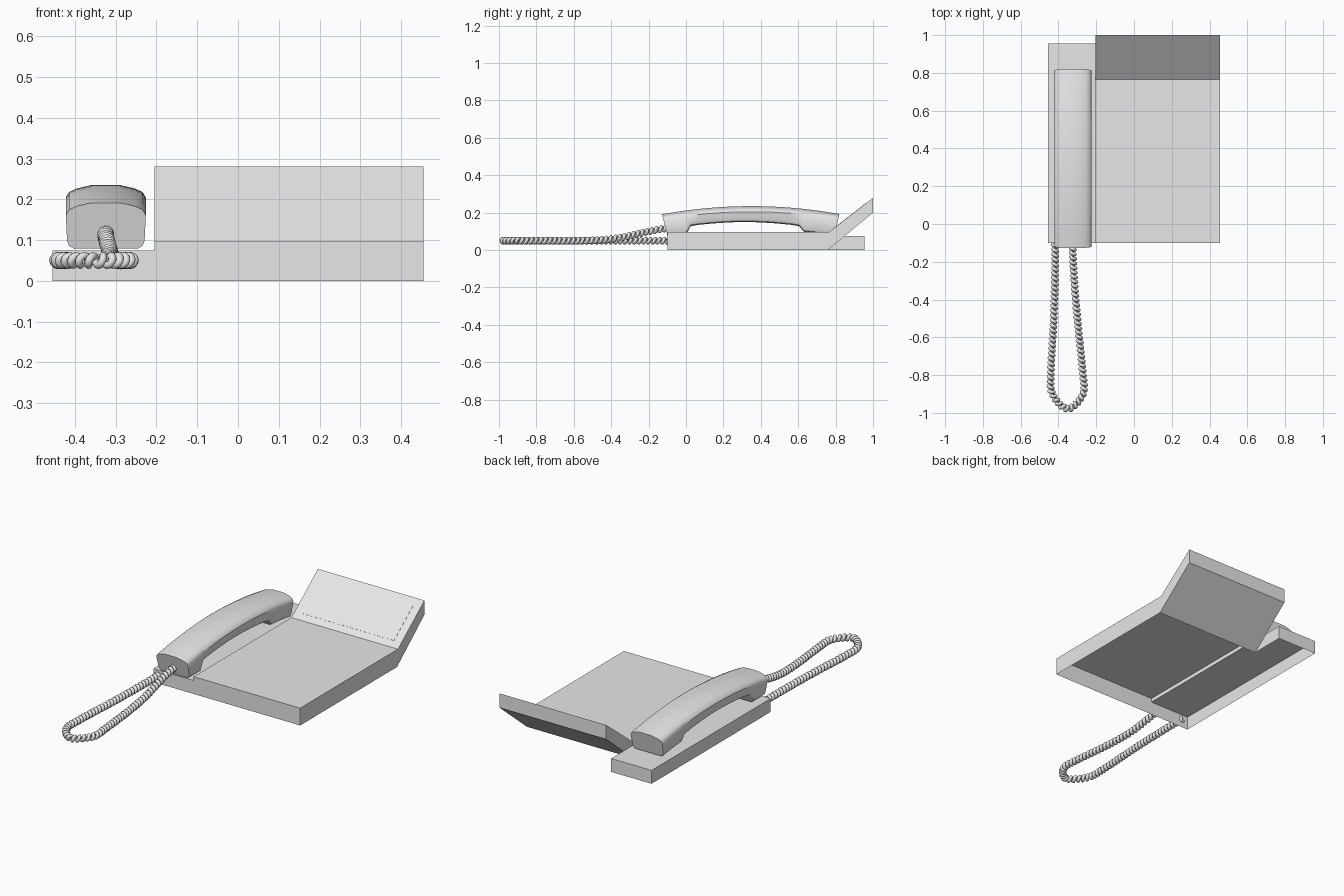
import bpy, bmesh, math
from mathutils import Vector

cube = bpy.data.objects.get("Cube")
if cube:
    bpy.data.objects.remove(cube, do_unlink=True)

# Single plastic colour
grey = bpy.data.materials.new("light_grey_plastic")
grey.use_nodes = True
colour = (0.8, 0.8, 0.8, 1)
grey.diffuse_color = colour
grey.node_tree.nodes["Principled BSDF"].inputs["Base Color"].default_value = colour


def make(name, polys, smooth=False):
    """Mesh object from a list of polygons, welded along shared edges."""
    bm = bmesh.new()
    for poly in polys:
        bm.faces.new([bm.verts.new(p) for p in poly])
    bmesh.ops.remove_doubles(bm, verts=bm.verts, dist=0.0005)
    bmesh.ops.recalc_face_normals(bm, faces=bm.faces)
    me = bpy.data.meshes.new(name)
    bm.to_mesh(me)
    bm.free()
    me.materials.append(grey)
    ob = bpy.data.objects.new(name, me)
    bpy.context.collection.objects.link(ob)
    if smooth:
        bpy.ops.object.select_all(action='DESELECT')
        ob.select_set(True)
        bpy.context.view_layer.objects.active = ob
        bpy.ops.object.shade_smooth_by_angle(angle=math.radians(35))
    return ob


def side(x, profile):
    return [(x, y, z) for y, z in profile]


def strips(x0, x1, profile):
    """Quads swept in x along an open (y, z) profile."""
    return [[(x0, *a), (x1, *a), (x1, *b), (x0, *b)] for a, b in zip(profile, profile[1:])]


# Base shells: hollow, open underneath
RIGHT, STEP, LEFT = -0.455, -0.205, 0.455
FRONT, FOOT, BACK = -0.1, 0.757, 0.955
TOP, LOW = 0.097, 0.075
meet = FOOT + LOW * (1 - FOOT) / 0.2

body = [(FRONT, 0), (FRONT, TOP), (0.765, TOP), (1, 0.28), (1, 0.2), (FOOT, 0)]
inner = [(FRONT, LOW)] + body[1:5] + [(meet, LOW)]
make("main_body", strips(STEP, LEFT, body) + [side(LEFT, body), side(STEP, inner)])

tray = [(FRONT, 0), (FRONT, LOW), (BACK, LOW), (BACK, 0)]
tray_wall = [(FOOT, 0), (meet, LOW), (BACK, LOW), (BACK, 0)]
make("handset_tray", strips(RIGHT, STEP, tray) + [side(RIGHT, tray), side(STEP, tray_wall)])

# Thin display plate on the sloped panel
slope = Vector((0, 1 - 0.765, 0.28 - TOP))
normal = Vector((0, -slope.z, slope.y)).normalized()
origin = Vector((0, 0.765, TOP))
rim = [Vector((x, 0, 0)) + origin + slope * t
       for x, t in ((-0.16, 0.13), (0.41, 0.13), (0.41, 0.86), (-0.16, 0.86))]
raised = [p + normal * 0.001 for p in rim]
make("display_plate", [raised] + [[rim[i - 1], rim[i], raised[i], raised[i - 1]] for i in range(4)])

# Handset: rounded sections lofted along its length
CX = -0.324


def crown(y):
    return 0.235 - 0.042 * ((y - 0.35) / 0.47) ** 2


def section(y_top, y_low, z_low):
    z_top = crown(y_top)
    half = [(0.0, z_top), (0.035, z_top), (0.07, z_top - 0.008), (0.09, z_top - 0.017),
            (0.098, z_top - 0.03), (0.095, z_low + 0.018), (0.09, z_low + 0.006), (0.08, z_low)]
    ring = half + [(-x, z) for x, z in reversed(half[1:])]
    return [(CX + x, y_low + (y_top - y_low) * (z - z_low) / (z_top - z_low), z) for x, z in ring]


rings = [section(-0.128, -0.1, 0.08), section(-0.05, -0.04, 0.08), section(0.0, 0.0, 0.08),
         section(0.015, 0.025, 0.128)]
for i in range(1, 12):
    y = 0.02 + 0.59 * i / 12
    rings.append(section(y, y, 0.13 + 0.02 * math.sin(math.pi * i / 12)))
rings += [section(0.62, 0.605, 0.128), section(0.63, 0.63, 0.098),
          section(0.72, 0.71, 0.09), section(0.82, 0.795, 0.08)]
count = len(rings[0])
polys = [rings[0], rings[-1]]
for a, b in zip(rings, rings[1:]):
    polys += [[a[i - 1], a[i], b[i], b[i - 1]] for i in range(count)]
make("handset", polys, smooth=True)

# Coiled cord: a helix wound around a smooth path
knots = [Vector(p) for p in (
    (-0.325, -0.1, 0.118), (-0.322, -0.2, 0.1), (-0.31, -0.38, 0.062), (-0.295, -0.55, 0.05),
    (-0.272, -0.78, 0.05), (-0.27, -0.9, 0.05), (-0.35, -0.979, 0.05), (-0.432, -0.9, 0.05),
    (-0.44, -0.78, 0.05), (-0.425, -0.5, 0.05), (-0.418, -0.25, 0.05), (-0.418, -0.09, 0.05))]
padded = [2 * knots[0] - knots[1]] + knots + [2 * knots[-1] - knots[-2]]
path = []
for a, b, c, d in zip(padded, padded[1:], padded[2:], padded[3:]):
    steps = max(8, int((c - b).length / 0.002))
    for i in range(steps):
        t = i / steps
        path.append(0.5 * (2 * b + (c - a) * t + (2 * a - 5 * b + 4 * c - d) * t * t
                           + (3 * b - a - 3 * c + d) * t ** 3))

PITCH, COIL, WIRE = 0.025, 0.0115, 0.0095
angle = 0
helix = []
for p, q in zip(path, path[1:]):
    tangent = (q - p).normalized()
    across = tangent.cross(Vector((0, 0, 1))).normalized()
    up = across.cross(tangent)
    helix.append(p + COIL * (across * math.cos(angle) + up * math.sin(angle)))
    angle += math.tau * (q - p).length / PITCH

curve = bpy.data.curves.new("coiled_cord", 'CURVE')
curve.dimensions = '3D'
curve.bevel_depth = WIRE
curve.bevel_resolution = 2
curve.use_fill_caps = True
spline = curve.splines.new('POLY')
spline.points.add(len(helix) - 1)
for point, p in zip(spline.points, helix):
    point.co = (*p, 1)
curve.materials.append(grey)
cord = bpy.data.objects.new("coiled_cord", curve)
bpy.context.collection.objects.link(cord)
